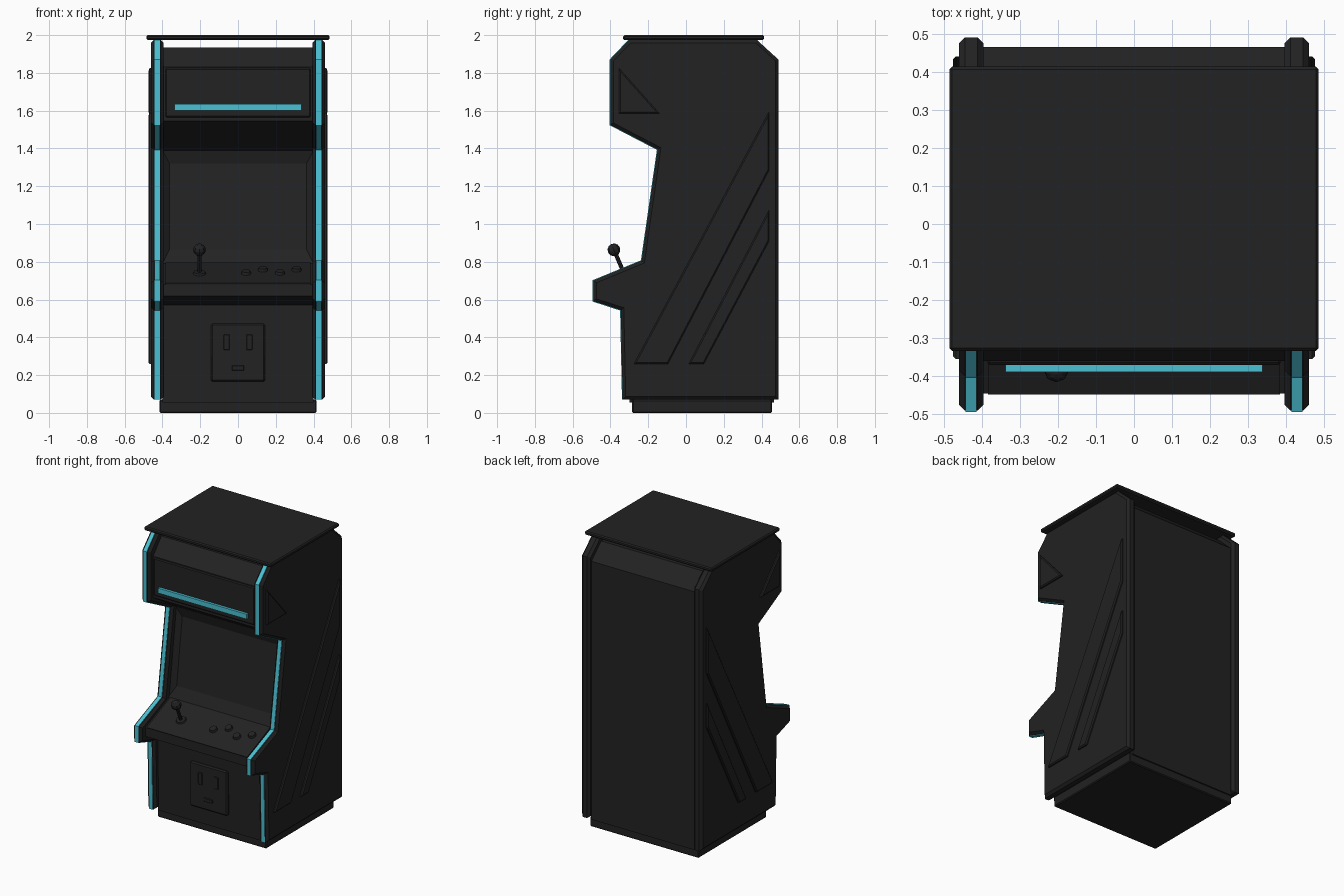
import bpy, bmesh
from math import atan2
from mathutils import Vector, Matrix

cube = bpy.data.objects.get("Cube")
if cube:
    bpy.data.objects.remove(cube, do_unlink=True)


def material(name, rgb):
    m = bpy.data.materials.new(name)
    m.use_nodes = True
    m.diffuse_color = (*rgb, 1)
    bsdf = next(n for n in m.node_tree.nodes if n.type == 'BSDF_PRINCIPLED')
    bsdf.inputs["Base Color"].default_value = (*rgb, 1)
    return m


BLACK = material("matte black", (0.016, 0.016, 0.016))
CYAN = material("bright cyan", (0.07, 0.53, 0.65))


def finish(name, bm, mat):
    bmesh.ops.recalc_face_normals(bm, faces=bm.faces[:])
    me = bpy.data.meshes.new(name)
    bm.to_mesh(me)
    bm.free()
    me.materials.append(mat)
    ob = bpy.data.objects.new(name, me)
    bpy.context.collection.objects.link(ob)
    return ob


def prism_mesh(pts, x0, x1, bevel=0.0):
    """Extrude a (y, z) outline along x and chamfer the rims of both caps."""
    bm = bmesh.new()
    a = [bm.verts.new((x0, y, z)) for y, z in pts]
    b = [bm.verts.new((x1, y, z)) for y, z in pts]
    bm.faces.new(a)
    bm.faces.new(b[::-1])
    n = len(pts)
    for i in range(n):
        j = (i + 1) % n
        bm.faces.new((a[i], b[i], b[j], a[j]))
    bmesh.ops.recalc_face_normals(bm, faces=bm.faces[:])
    if bevel:
        rims = [e for e in bm.edges if abs(e.verts[0].co.x - e.verts[1].co.x) < 1e-6]
        bmesh.ops.bevel(bm, geom=rims, offset=bevel, segments=1, affect='EDGES')
    return bm


def prism(name, pts, x0, x1, mat=BLACK, bevel=0.0):
    return finish(name, prism_mesh(pts, x0, x1, bevel), mat)


def box(name, x, y, z, mat=BLACK, bevel=0.0):
    ob = prism(name, [(y[0], z[0]), (y[1], z[0]), (y[1], z[1]), (y[0], z[1])], *x, mat)
    if bevel:
        mod = ob.modifiers.new("Bevel", 'BEVEL')
        mod.width, mod.segments = bevel, 1
    return ob


def offset_path(pts, d):
    """Shift an open path sideways with mitred corners."""
    vs = [Vector(p) for p in pts]
    dirs = [(q - p).normalized() for p, q in zip(vs, vs[1:])]
    norms = [Vector((-t.y, t.x)) for t in dirs]
    out = []
    for i, v in enumerate(vs):
        n0, n1 = norms[max(i - 1, 0)], norms[min(i, len(norms) - 1)]
        m = (n0 + n1).normalized()
        out.append(tuple(v + m * d / m.dot(n0)))
    return out


# Side panels with edge trim and raised side stripes
front = [(-0.335, 0.07), (-0.345, 0.545), (-0.49, 0.592), (-0.49, 0.70), (-0.235, 0.805),
         (-0.15, 1.395), (-0.40, 1.525), (-0.40, 1.87), (-0.30, 1.975)]
outline = front + [(0.375, 1.975), (0.49, 1.87), (0.49, 0.07)]
trim = offset_path(front, 0.004) + offset_path(front, -0.008)[::-1]
stripes = {
    "marquee_triangle": [(-0.355, 1.825), (-0.14, 1.585), (-0.355, 1.585)],
    "wide_stripe": [(-0.275, 0.26), (-0.095, 0.26), (0.44, 1.285), (0.44, 1.595)],
    "narrow_stripe": [(0.015, 0.26), (0.095, 0.26), (0.44, 0.91), (0.44, 1.075)],
}
for side, s in (("left", 1), ("right", -1)):
    prism(f"{side}_side_panel", outline, s * 0.395, s * 0.46, BLACK, 0.016)
    prism(f"{side}_edge_trim", trim, s * 0.414, s * 0.442, CYAN)
    for name, pts in stripes.items():
        prism(f"{side}_{name}", pts, s * 0.445, s * 0.475, BLACK, 0.007)

# Cabinet body with a recessed screen
body = [(-0.30, 0.055), (-0.31, 0.57), (-0.445, 0.62), (-0.445, 0.68), (-0.19, 0.79),
        (-0.11, 1.39), (-0.36, 1.545), (-0.36, 1.83), (-0.27, 1.935), (0.36, 1.935),
        (0.465, 1.835), (0.465, 0.055)]
bm = prism_mesh(body, -0.4, 0.4)
screen = next(f for f in bm.faces
              if f.normal.y < -0.9 and 1 < f.calc_center_median().z < 1.2)
bmesh.ops.inset_individual(bm, faces=[screen], thickness=0.053)
middle = screen.calc_center_median().z
for v in screen.verts:
    dz = 0.038 if v.co.z < middle else -0.033
    v.co += Vector((0, dz * 0.133 + 0.03, dz))
finish("cabinet_body", bm, BLACK)

# Base plinth and roof slab
box("base_plinth", (-0.415, 0.415), (-0.285, 0.455), (0, 0.07), bevel=0.006)
box("roof_slab", (-0.485, 0.485), (-0.333, 0.413), (1.974, 2.0), bevel=0.007)

# Marquee panel and light bar
box("marquee_panel", (-0.385, 0.385), (-0.37, -0.34), (1.565, 1.825), bevel=0.006)
box("marquee_light_bar", (-0.337, 0.337), (-0.388, -0.36), (1.602, 1.636), CYAN)

# Coin door with slots and return flap
box("coin_door", (-0.143, 0.143), (-0.322, -0.29), (0.165, 0.472), bevel=0.008)
for side, s in (("left", 1), ("right", -1)):
    box(f"{side}_coin_slot", (s * 0.06 - 0.016, s * 0.06 + 0.016), (-0.328, -0.31),
        (0.332, 0.415), bevel=0.003)
box("coin_return", (-0.033, 0.033), (-0.328, -0.31), (0.225, 0.25), bevel=0.003)

# Control deck plate
deck = [(-0.445, 0.68), (-0.19, 0.79)]
prism("control_deck", deck + offset_path(deck, 0.007)[::-1], -0.383, 0.383)
slope = Vector((0, 0.255, 0.11)).normalized()
up = Vector((0, -slope.z, slope.y))
tilt = Matrix.Rotation(atan2(slope.z, slope.y), 4, 'X')


def deck_point(x, y, h):
    return Vector((x, y, 0.68 + (y + 0.445) * 0.431)) + up * h


def deck_cylinder(name, x, y, h0, h1, r0, r1, sides):
    bm = bmesh.new()
    bmesh.ops.create_cone(bm, cap_ends=True, segments=sides, radius1=r0, radius2=r1,
                          depth=h1 - h0,
                          matrix=Matrix.Translation(deck_point(x, y, (h0 + h1) / 2)) @ tilt)
    return finish(name, bm, BLACK)


# Joystick
JX, JY = -0.204, -0.325
deck_cylinder("joystick_base", JX, JY, 0, 0.017, 0.038, 0.03, 12)
deck_cylinder("joystick_shaft", JX, JY, 0.01, 0.13, 0.011, 0.011, 8)
bm = bmesh.new()
bmesh.ops.create_uvsphere(bm, u_segments=8, v_segments=6, radius=0.034,
                          matrix=Matrix.Translation(deck_point(JX, JY, 0.143)) @ tilt)
finish("joystick_ball", bm, BLACK)

# Buttons
for i, x in enumerate((0.043, 0.132, 0.222, 0.31)):
    y = -0.285 if i % 2 else -0.325
    deck_cylinder(f"button_{i + 1}", x, y, 0, 0.022, 0.029, 0.022, 12)
